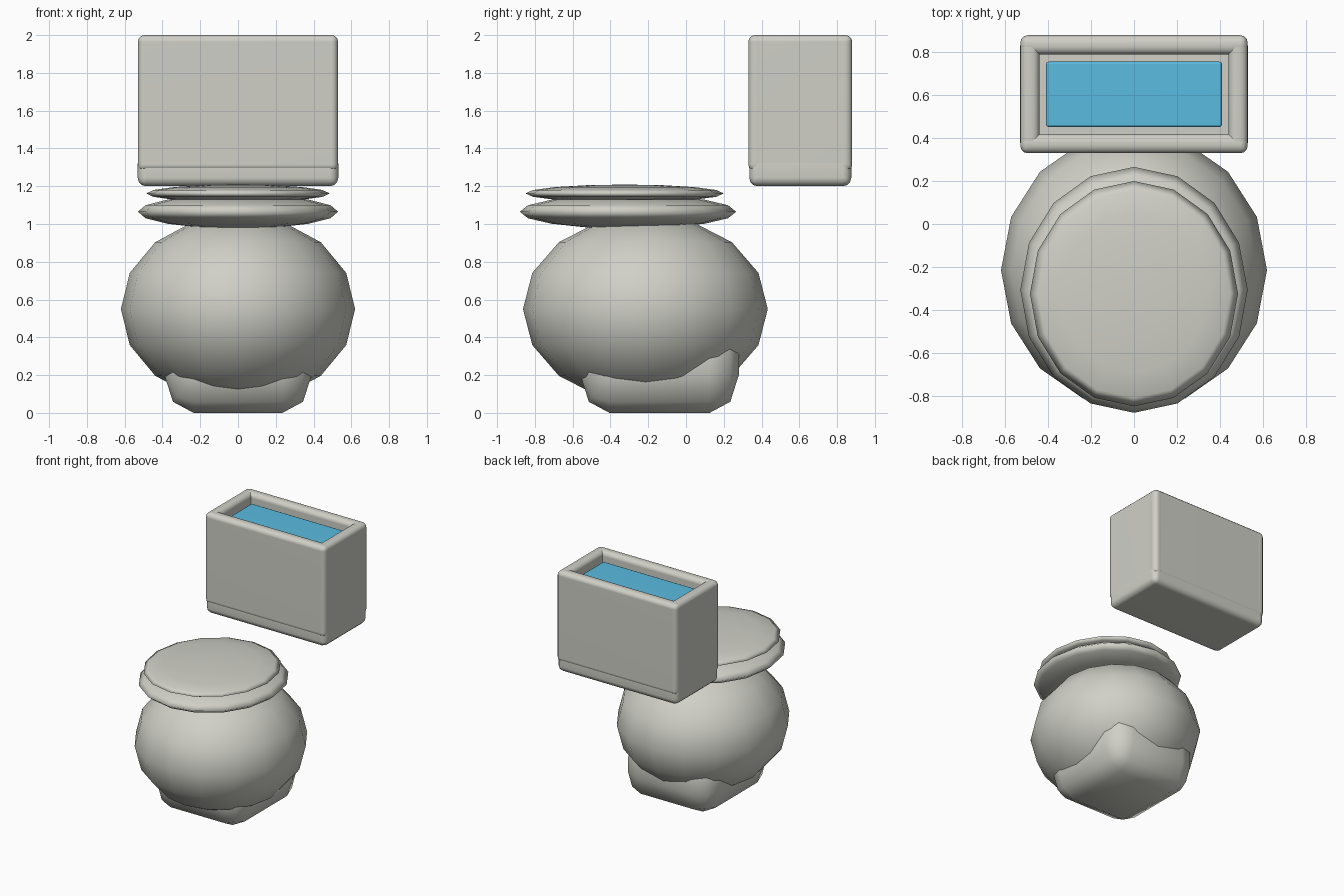
import bpy, bmesh
from mathutils import Matrix, Vector

if "Cube" in bpy.data.objects:
    bpy.data.objects.remove(bpy.data.objects["Cube"])


def material(name, rgb):
    m = bpy.data.materials.new(name)
    m.diffuse_color = (*rgb, 1)
    m.use_nodes = True
    m.node_tree.nodes["Principled BSDF"].inputs["Base Color"].default_value = m.diffuse_color
    return m


porcelain = material("porcelain", (0.63, 0.63, 0.575))
blue = material("water_blue", (0.1, 0.5, 0.75))


def finish(name, bm, mat):
    me = bpy.data.meshes.new(name)
    bm.to_mesh(me)
    bm.free()
    for p in me.polygons:
        p.use_smooth = True
    me.materials.append(mat)
    ob = bpy.data.objects.new(name, me)
    bpy.context.collection.objects.link(ob)
    return ob


def ellipsoid(name, centre, radii):
    bm = bmesh.new()
    bmesh.ops.create_uvsphere(bm, u_segments=16, v_segments=8, radius=1)
    bm.transform(Matrix.Translation(centre) @ Matrix.Diagonal((*radii, 1)))
    return finish(name, bm, porcelain)


def rounded_box(name, lo, hi, bevel, segments=3, mat=porcelain, stretch=1, weighted=True):
    """Bevelled box; stretch lengthens the bevel along z."""
    lo, hi = Vector(lo), Vector(hi)
    size = hi - lo
    bm = bmesh.new()
    bmesh.ops.create_cube(bm, size=1)
    bm.transform(Matrix.Diagonal((size.x, size.y, size.z / stretch, 1)))
    bmesh.ops.bevel(bm, geom=bm.edges[:], offset=bevel, segments=segments,
                    profile=0.5, affect='EDGES')
    bm.transform(Matrix.Translation((lo + hi) / 2) @ Matrix.Diagonal((1, 1, stretch, 1)))
    ob = finish(name, bm, mat)
    if weighted:
        ob.modifiers.new("even_shading", 'WEIGHTED_NORMAL')
    return ob


# Foot and bowl
rounded_box("foot", (-0.39, -0.56, 0), (0.39, 0.28, 0.52), 0.155, 2, stretch=1.3, weighted=False)
ellipsoid("bowl", (0, -0.215, 0.55), (0.62, 0.648, 0.5))

# Seat and lid, flattened discs
ellipsoid("seat", (0, -0.307, 1.065), (0.53, 0.573, 0.09))
ellipsoid("lid", (0, -0.325, 1.162), (0.485, 0.525, 0.047))

# Tank: floor slab, four rounded walls and the water inside
rounded_box("tank_floor", (-0.531, 0.335, 1.2), (0.531, 0.875, 1.365), 0.045)
for side, y in (("front", 0.33), ("back", 0.79)):
    rounded_box("tank_wall_" + side, (-0.53, y, 1.28), (0.53, y + 0.09, 2), 0.035)
for side, x in (("left", -0.53), ("right", 0.44)):
    rounded_box("tank_wall_" + side, (x, 0.33, 1.28), (x + 0.09, 0.88, 2), 0.035)
rounded_box("tank_water", (-0.41, 0.452, 1.34), (0.41, 0.757, 1.945), 0.012, 2, blue)
